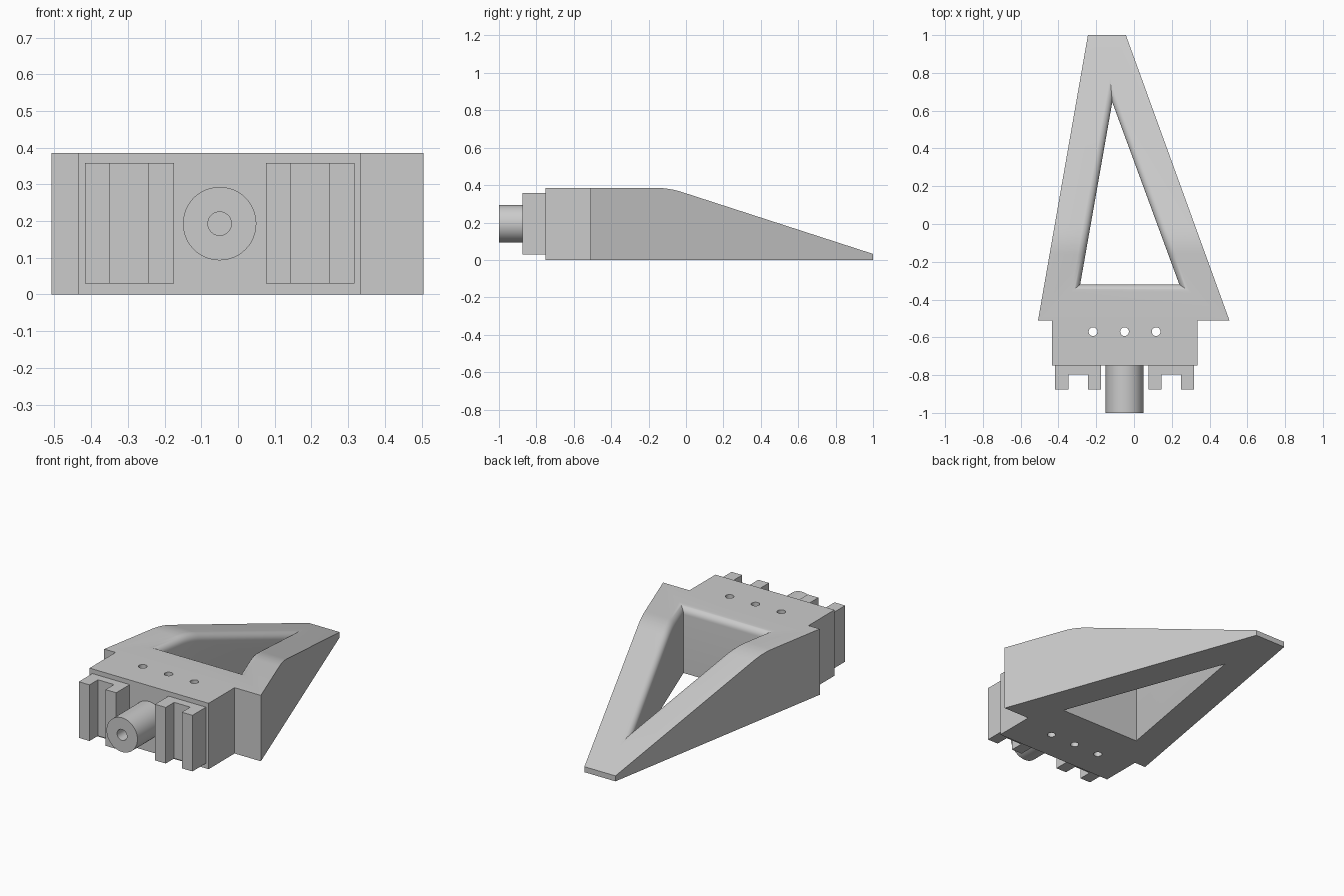
import bpy, bmesh, math
from mathutils import Vector

if "Cube" in bpy.data.objects:
    bpy.data.objects.remove(bpy.data.objects["Cube"])

grey = bpy.data.materials.new("light_grey")
grey.use_nodes = True
grey.diffuse_color = (0.6, 0.6, 0.6, 1)
grey.node_tree.nodes["Principled BSDF"].inputs["Base Color"].default_value = (0.6, 0.6, 0.6, 1)


def loft(name, loops):
    """Skin a stack of closed loops and cap both ends."""
    bm = bmesh.new()
    rows = [[bm.verts.new(p) for p in loop] for loop in loops]
    n = len(rows[0])
    for a, b in zip(rows, rows[1:]):
        for i in range(n):
            j = (i + 1) % n
            bm.faces.new((a[i], a[j], b[j], b[i]))
    bm.faces.new(rows[0][::-1])
    bm.faces.new(rows[-1])
    bmesh.ops.recalc_face_normals(bm, faces=bm.faces)
    mesh = bpy.data.meshes.new(name)
    bm.to_mesh(mesh)
    bm.free()
    obj = bpy.data.objects.new(name, mesh)
    bpy.context.collection.objects.link(obj)
    mesh.materials.append(grey)
    return obj


def prism(name, outline, z0, z1):
    return loft(name, [[(x, y, z) for x, y in outline] for z in (z0, z1)])


def circle(r, cx, cy, n=32):
    return [(cx + r * math.cos(math.tau * i / n), cy + r * math.sin(math.tau * i / n)) for i in range(n)]


def cut(obj, cutter):
    mod = obj.modifiers.new("cut", "BOOLEAN")
    mod.operation = "DIFFERENCE"
    mod.solver = "EXACT"
    mod.object = cutter
    bpy.context.view_layer.objects.active = obj
    bpy.ops.object.modifier_apply(modifier=mod.name)
    bpy.data.objects.remove(cutter)


def smooth(obj):
    bpy.ops.object.select_all(action="DESELECT")
    obj.select_set(True)
    bpy.context.view_layer.objects.active = obj
    bpy.ops.object.shade_smooth_by_angle(angle=math.radians(30))


# Height of the wedge: flat, rounded shoulder, straight slope
TOP, TIP = 0.385, 0.032
FRONT, BACK = -0.51, 1.0
R0, R1 = -0.16, -0.02
SLOPE = (TOP - TIP) / (BACK - (R0 + R1) / 2)


def height(y):
    if y < R0:
        return TOP
    if y < R1:
        return TOP - SLOPE * (y - R0) ** 2 / (2 * (R1 - R0))
    return TIP + SLOPE * (BACK - y)


shoulder = [R0 + (R1 - R0) * i / 8 for i in range(9)]

# Tapered wedge frame
sections = []
for y in [FRONT] + shoulder + [BACK]:
    t = (y - FRONT) / (BACK - FRONT)
    left, right = -0.508 + 0.264 * t, 0.505 - 0.548 * t
    h = height(y)
    sections.append([(left, y, 0), (right, y, 0), (right, y, h), (left, y, h)])
frame = loft("wedge_frame", sections)

# Triangular window with a rounded upper rim
tri = [Vector(p) for p in ((-0.285, -0.32), (0.24, -0.32), (-0.115, 0.645))]
sides = [(tri[(i + 1) % 3] - tri[(i + 2) % 3]).length for i in range(3)]
centre = sum((p * s for p, s in zip(tri, sides)), Vector((0, 0))) / sum(sides)
inradius = centre.y - tri[0].y


def window_ring(offset):
    a, b, c = [centre + (p - centre) * (1 + offset / inradius) for p in tri]

    def along(p, y):
        return p.lerp(c, (y - p.y) / (c.y - p.y))
    return [a, b] + [along(b, y) for y in shoulder] + [c] + [along(a, y) for y in reversed(shoulder)]


RIM = 0.042
rings = [[(p.x, p.y, -0.1) for p in window_ring(0)]]
for i in range(9):
    ang = math.pi / 2 * i / 8
    offset, depth = RIM * (1 - math.cos(ang)), RIM * (1 - math.sin(ang))
    if i == 8:
        depth = -0.0004
    rings.append([(p.x, p.y, height(p.y) - depth) for p in window_ring(offset)])
rings.append([(p.x, p.y, 0.6) for p in window_ring(RIM)])
cut(frame, loft("window_cutter", rings))
smooth(frame)

# Mounting block with three vertical pin holes
MID = -0.05
block = prism("mounting_block", [(-0.435, -0.75), (0.335, -0.75), (0.335, FRONT), (-0.435, FRONT)], 0, TOP)
for dx in (-0.167, 0, 0.167):
    cut(block, prism("pin_hole_cutter", circle(0.023, MID + dx, -0.57), -0.1, 0.6))
smooth(block)

# Slotted lugs on either side of the spigot
for name, x in (("right_lug", -0.417), ("left_lug", 0.076)):
    prism(name, [(x, -0.75), (x, -0.875), (x + 0.069, -0.875), (x + 0.069, -0.797),
                 (x + 0.173, -0.797), (x + 0.173, -0.875), (x + 0.242, -0.875),
                 (x + 0.242, -0.75)], 0.03, 0.358)

# Spigot with a blind bore
MIDZ = 0.193


def rod(name, r, y0, y1):
    return loft(name, [[(x, y, z) for x, z in circle(r, MID, MIDZ, 48)] for y in (y0, y1)])


spigot = rod("spigot", 0.1, -1.0, -0.75)
cut(spigot, rod("bore_cutter", 0.032, -1.1, -0.78))
smooth(spigot)
